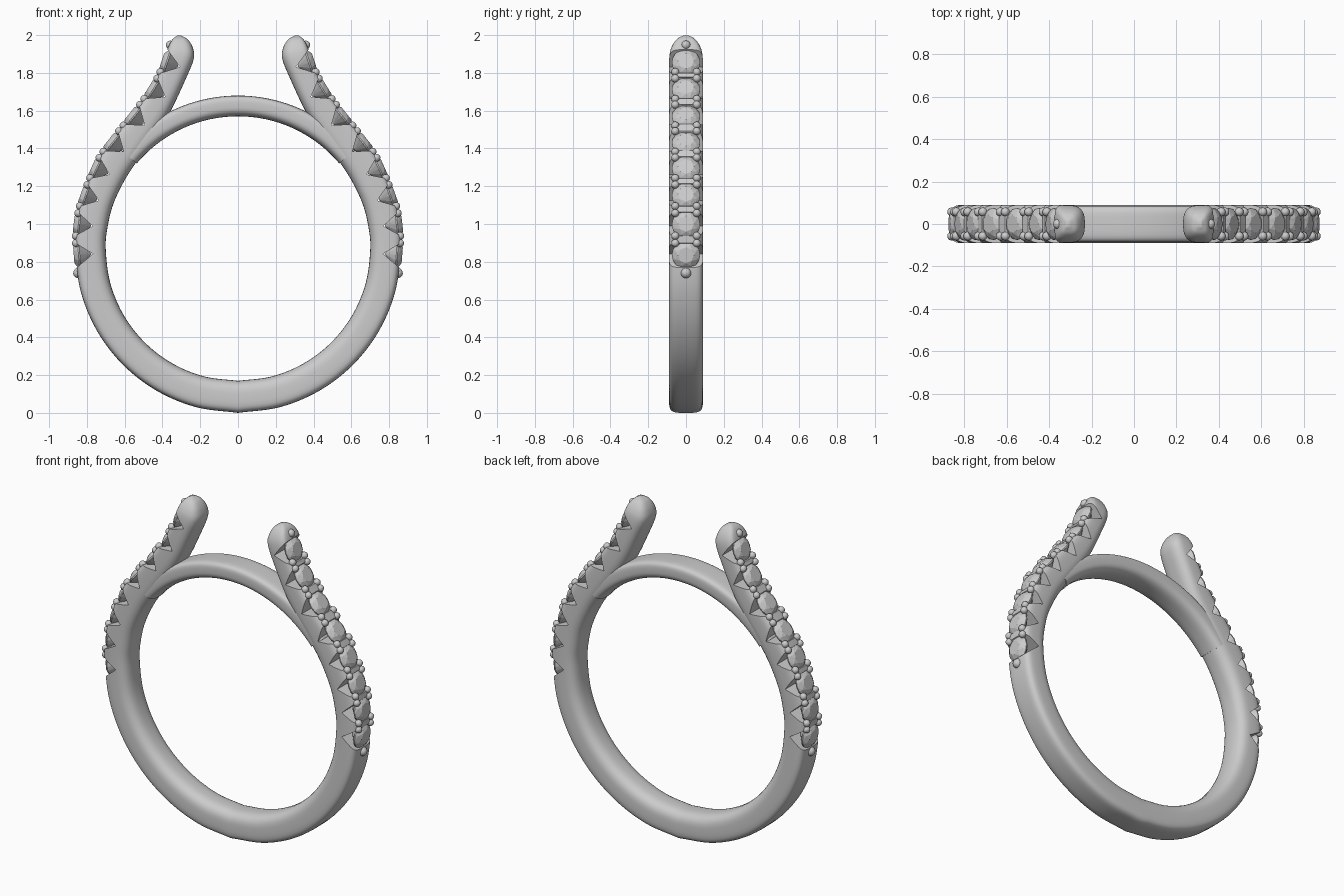
import bpy, bmesh, math
from mathutils import Vector, Matrix

if "Cube" in bpy.data.objects:
    bpy.data.objects.remove(bpy.data.objects["Cube"])

CZ, RI, W = 0.87, 0.70, 0.09      # ring centre height, finger radius, half width


def new_object(name, bm, smooth=None):
    bmesh.ops.recalc_face_normals(bm, faces=bm.faces)
    mesh = bpy.data.meshes.new(name)
    bm.to_mesh(mesh)
    bm.free()
    ob = bpy.data.objects.new(name, mesh)
    bpy.context.collection.objects.link(ob)
    if smooth:
        shade(ob, smooth)
    return ob


def shade(ob, angle):
    bpy.ops.object.select_all(action='DESELECT')
    ob.select_set(True)
    bpy.context.view_layer.objects.active = ob
    bpy.ops.object.shade_smooth_by_angle(angle=math.radians(angle))


def catmull(pts, n):
    """Smooth curve through tuples of equal length."""
    P = [Vector(p) for p in pts]
    P = [2 * P[0] - P[1]] + P + [2 * P[-1] - P[-2]]
    out = []
    for i in range(1, len(P) - 2):
        a, b, c, d = P[i - 1:i + 3]
        for k in range(n):
            t = k / n
            out.append(0.5 * (2 * b + (c - a) * t + (2 * a - 5 * b + 4 * c - d) * t * t
                              + (3 * b - a - 3 * c + d) * t ** 3))
    return out + [P[-2]]


def loft(name, stations, seg=32):
    """Skin rounded sections; station = (outer x, outer z, inner x, inner z, half width)."""
    bm = bmesh.new()
    rings = []
    for ox, oz, ix, iz, w in stations:
        o, i = Vector((ox, 0, oz)), Vector((ix, 0, iz))
        mid, half = (o + i) / 2, (o - i) / 2
        ring = []
        for k in range(seg):
            a = 2 * math.pi * (k + 0.5) / seg
            c, s = math.cos(a), math.sin(a)
            e = 2 / 4.5 if c > 0 else 2 / 2.8      # squarer outside, rounder inside
            u = math.copysign(abs(c) ** e, c)
            v = math.copysign(abs(s) ** e, s)
            ring.append(bm.verts.new(mid + half * u + Vector((0, w * v, 0))))
        rings.append(ring)
    for r, q in zip(rings, rings[1:]):
        for k in range(seg):
            j = (k + 1) % seg
            bm.faces.new((r[k], r[j], q[j], q[k]))
    bm.faces.new(rings[0])
    bm.faces.new(rings[-1])
    return new_object(name, bm)


def polar(r, deg):
    a = math.radians(deg)
    return r * math.cos(a), CZ + r * math.sin(a)


# Half of the shank, from the bottom centre up to the arm tip
half = [(*polar(0.87 - 0.008 * i / 6, -90 + 15 * i), *polar(RI, -90 + 15 * i), W, )
        for i in range(7)]
half += [
    (0.860, 1.00, 0.689, 0.99, W), (0.832, 1.13, 0.658, 1.11, W),
    (0.745, 1.34, 0.595, 1.24, W), (0.650, 1.475, 0.515, 1.36, W),
    (0.550, 1.60, 0.430, 1.48, W), (0.470, 1.71, 0.355, 1.60, W),
    (0.410, 1.82, 0.280, 1.76, W), (0.382, 1.90, 0.235, 1.87, 0.088),
    (0.366, 1.945, 0.238, 1.93, 0.075), (0.345, 1.98, 0.265, 1.977, 0.048),
    (0.320, 1.998, 0.300, 1.997, 0.015)]
right = catmull(half, 6)
left = [(-s[0], s[1], -s[2], s[3], s[4]) for s in reversed(right[1:])]
shank = loft("shank_with_arms", left + [tuple(s) for s in right])

# Bridge closing the finger hole under the arms
bridge = loft("bridge", [(*polar(0.81, a), *polar(RI, a), 0.085)
                         for a in range(40, 141, 2)])
shade(bridge, 40)


def frame(z, side):
    """Local frame on the outer edge: X along the arm, Y across, Z outward."""
    for a, b in zip(right, right[1:]):
        if a[1] <= z < b[1]:
            f = (z - a[1]) / (b[1] - a[1])
            p = Vector((a[0] + (b[0] - a[0]) * f, 0, z))
            t = Vector((b[0] - a[0], 0, b[1] - a[1])).normalized()
            break
    n = Vector((t.z * side, 0, -t.x))
    p.x *= side
    y = Vector((0, 1, 0))
    x = y.cross(n)
    return Matrix.Translation(p) @ Matrix((x, y, n)).transposed().to_4x4()


def add_hull(bm, pts):
    vs = [bm.verts.new(p) for p in pts]
    res = bmesh.ops.convex_hull(bm, input=vs)
    bmesh.ops.delete(bm, geom=[v for v in res["geom_interior"] if v.is_valid], context='VERTS')


def circle(r, z, n, turn=0.0):
    return [Vector((r * math.cos(2 * math.pi * (k + turn) / n),
                    r * math.sin(2 * math.pi * (k + turn) / n), z)) for k in range(n)]


# Round brilliant: table, crown, girdle and pavilion
bm = bmesh.new()
add_hull(bm, circle(0.042, 0.028, 8) + circle(0.061, 0.017, 8, 0.5)
         + circle(0.075, 0.003, 16) + circle(0.075, -0.004, 16)
         + circle(0.036, -0.037, 8, 0.5) + [Vector((0, 0, -0.066))])
bmesh.ops.dissolve_limit(bm, angle_limit=0.02, verts=bm.verts, edges=bm.edges)
bmesh.ops.recalc_face_normals(bm, faces=bm.faces)
stone_mesh = bpy.data.meshes.new("stone")
bm.to_mesh(stone_mesh)
bm.free()

stone_z = [0.835, 1.0, 1.155, 1.30, 1.44, 1.58, 1.72, 1.86]
cut, beads = bmesh.new(), bmesh.new()


def bead(m, x, y, r):
    bmesh.ops.create_uvsphere(beads, u_segments=14, v_segments=9, radius=r,
                              matrix=m @ Matrix.Translation((x, y, -0.006)))


for side in (1, -1):
    for z in stone_z:
        m = frame(z, side)
        ob = bpy.data.objects.new("stone", stone_mesh)
        ob.matrix_world = m @ Matrix.Translation((0, 0, -0.018))
        bpy.context.collection.objects.link(ob)
        # V-shaped seat across the band
        ring = [[cut.verts.new(m @ Vector((x, y, h))) for x, h in
                 ((0, -0.092), (0.066, 0.0), (0.066, 0.05), (-0.066, 0.05), (-0.066, 0.0))]
                for y in (-0.13, 0.13)]
        cut.faces.new(ring[0])
        cut.faces.new(ring[1])
        for k in range(5):
            j = (k + 1) % 5
            cut.faces.new((ring[0][k], ring[0][j], ring[1][j], ring[1][k]))
    # Four beads in each gap, one at each end of the row
    for a, b in zip(stone_z, stone_z[1:]):
        m = frame((a + b) / 2, side)
        for x in (-0.019, 0.019):
            for y in (-0.057, 0.057):
                bead(m, x, y, 0.021)
    bead(frame(0.74, side), 0, 0, 0.028)
    bead(frame(1.95, side), 0, 0, 0.024)

new_object("setting_beads", beads, 60)

# Cut the seats into the arms
cutter = new_object("seat_cutter", cut)
mod = shank.modifiers.new("seats", 'BOOLEAN')
mod.operation, mod.solver, mod.object = 'DIFFERENCE', 'EXACT', cutter
bpy.context.view_layer.objects.active = shank
bpy.ops.object.modifier_apply(modifier="seats")
bpy.data.objects.remove(cutter)
shade(shank, 35)
